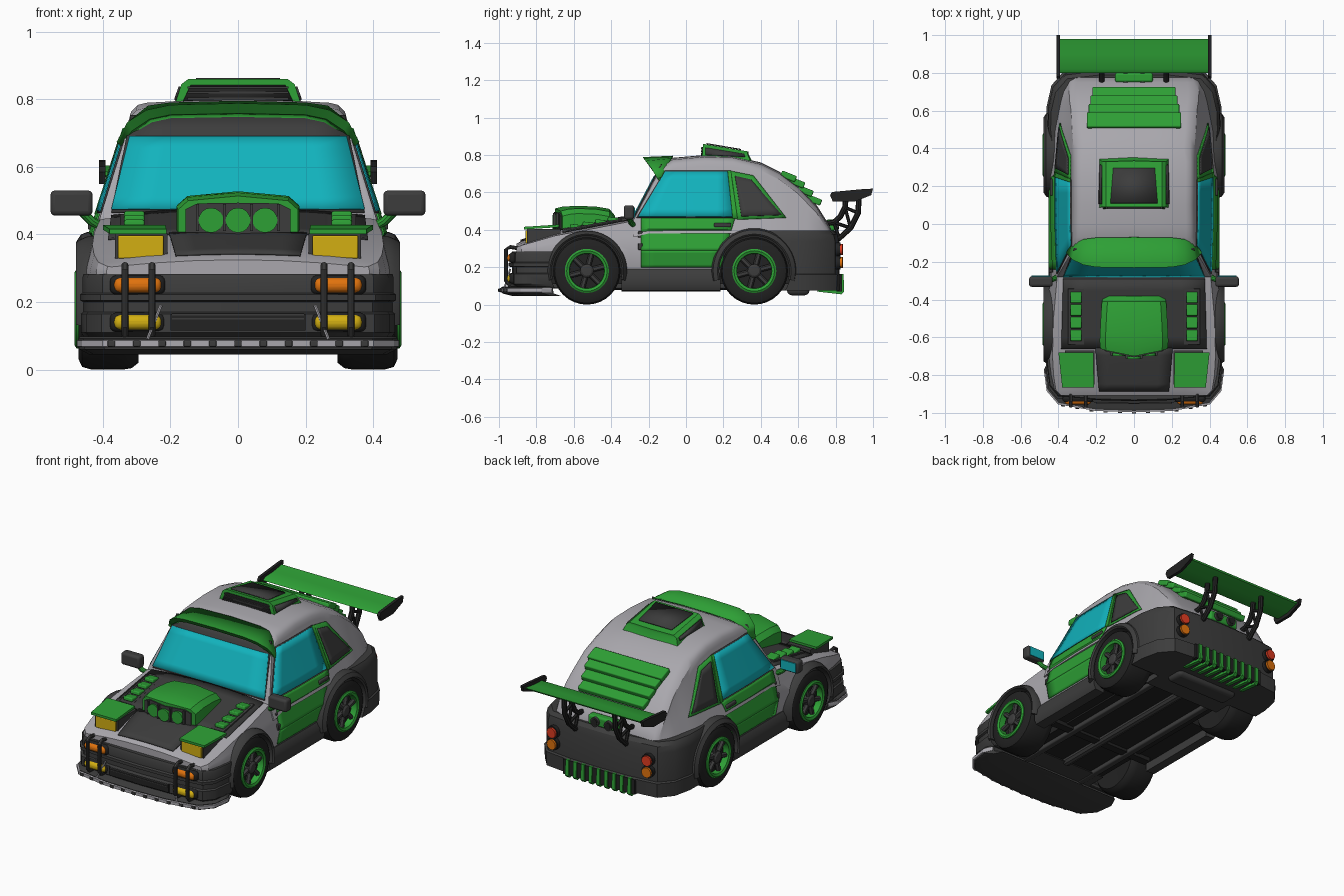
import bpy, bmesh, math
from mathutils import Vector, Matrix

if "Cube" in bpy.data.objects:
    bpy.data.objects.remove(bpy.data.objects["Cube"])

def material(name, r, g, b):
    m = bpy.data.materials.new(name)
    m.diffuse_color = (r, g, b, 1)
    m.use_nodes = True
    m.node_tree.nodes["Principled BSDF"].inputs["Base Color"].default_value = m.diffuse_color
    return m
GREY = material("light_grey", .40, .39, .42)
GREEN = material("green", .027, .35, .036)
TEAL = material("teal_glass", .006, .45, .51)
DARK = material("dark_grey", .046, .046, .046)
BLACK = material("black", .016, .016, .016)
YELLOW = material("yellow", .65, .43, .006)
ORANGE = material("orange", .75, .17, .004)
RED = material("red", .75, .045, .015)

# ---------- helpers ----------
def add(name, verts, faces, mat, mirror=False, solid=0, bevel=0):
    me = bpy.data.meshes.new(name)
    me.from_pydata([tuple(v) for v in verts], [], faces)
    bm = bmesh.new(); bm.from_mesh(me)
    bmesh.ops.recalc_face_normals(bm, faces=bm.faces)
    bm.to_mesh(me); bm.free()
    for m in (mat if isinstance(mat, list) else [mat]):
        me.materials.append(m)
    o = bpy.data.objects.new(name, me)
    bpy.context.collection.objects.link(o)
    if bevel:
        b = o.modifiers.new("bevel", 'BEVEL'); b.width = bevel; b.segments = 3
    if mirror:
        o.modifiers.new("mirror", 'MIRROR')
    if solid:
        s = o.modifiers.new("solid", 'SOLIDIFY'); s.thickness = solid; s.offset = 0
    return o

def loft(name, rings, mat, loop=False, **kw):
    n, k = len(rings[0]), len(rings)
    faces = [(i*n+j, i*n+(j+1) % n, (i+1) % k*n+(j+1) % n, (i+1) % k*n+j)
             for i in range(k if loop else k-1) for j in range(n)]
    if not loop:
        faces += [tuple(range(n)), tuple(range((k-1)*n, k*n))]
    return add(name, [p for r in rings for p in r], faces, mat, **kw)

def full(half):
    return half + [(-x, y, z) for x, y, z in reversed(half) if x > 1e-6]

def box(name, c, size, mat, tilt=0, **kw):
    R = Matrix.Rotation(tilt, 3, 'X')
    s = [(-1, -1), (1, -1), (1, 1), (-1, 1)]
    rings = [[Vector(c) + R @ Vector((a*size[0]/2, b*size[1]/2, h*size[2]/2)) for a, b in s] for h in (-1, 1)]
    return loft(name, rings, mat, **kw)

def tube(name, pts, r, mat, n=10, **kw):
    pts = [Vector(p) for p in pts]; rings = []
    for i, p in enumerate(pts):
        d = (pts[min(i+1, len(pts)-1)] - pts[max(i-1, 0)]).normalized()
        u = d.cross(Vector((1, 0, 0)) if abs(d.x) < .9 else Vector((0, 0, 1))).normalized(); v = d.cross(u)
        rings.append([p + r*(u*math.cos(t) + v*math.sin(t)) for t in (math.tau*j/n for j in range(n))])
    return loft(name, rings, mat, **kw)

def lathe(name, y, z, prof, mat, n=32):
    rings = [[(x, y+r*math.cos(t), z+r*math.sin(t)) for t in (math.tau*j/n for j in range(n))] for r, x in prof]
    return loft(name, rings, mat, mirror=True)

def patch(name, corners, fn, mat, mirror=False, n=6):
    a, b, c, d = [Vector(p) for p in corners]
    pts = [fn(*((a.lerp(b, i/n)).lerp(d.lerp(c, i/n), j/n))) for j in range(n+1) for i in range(n+1)]
    faces = [(j*(n+1)+i, j*(n+1)+i+1, (j+1)*(n+1)+i+1, (j+1)*(n+1)+i) for j in range(n) for i in range(n)]
    return add(name, pts, faces, mat, mirror=mirror, solid=.006)

def interp(t, y):
    for (a, p), (b, q) in zip(t, t[1:]):
        if y <= b:
            return p + (q-p)*max(0, (y-a)/(b-a))
    return t[-1][1]

# ---------- shape functions of the shell ----------
HOOD = [(-.907, .325), (-.88, .34), (-.7, .395), (-.3, .47), (.5, .47), (.7, .45), (.77, .40)]
WIDE = [(-.907, .39), (-.88, .42), (-.75, .45), (-.5, .455), (-.25, .445), (.25, .445), (.4, .435), (.6, .41), (.72, .365), (.77, .32)]
ROOF = [(-.28, .46), (-.13, .745), (-.07, .775), (.1, .79), (.25, .785), (.4, .75), (.5, .70), (.6, .625), (.7, .52), (.775, .40)]
BELT = [(-.28, .405), (0, .415), (.25, .415), (.5, .395), (.65, .365), (.72, .345), (.775, .30)]
hood_z = lambda x, y: interp(HOOD, y) - .15*x*x
body_x = lambda y, z: interp(WIDE, y) - .25*max(0, z-.29) - .2*max(0, .29-z)
cab_x = lambda y, z: interp(BELT, y) - .33*(z-.46)
on_hood = lambda off: lambda x, y: (x, y, hood_z(x, y)+off)
on_body = lambda off: lambda y, z: (max(body_x(y, z), cab_x(y, z) if z > .4 else 0)+off, y, z)
on_cab = lambda off: lambda y, z: (cab_x(y, z)+off, y, z)
on_screen = lambda off: lambda x, z: (x, -.28+.526*(z-.46)-off, z)

def body_ring(y):
    zs = hood_z(interp(WIDE, y)-.03, y)
    zz = [.12, .2, .29] + [.29+(zs-.29)*f for f in (.5, 1)]
    xs = body_x(y, zs)
    return full([(0, y, .12)] + [(body_x(y, z), y, z) for z in zz] + [(xs*f, y, hood_z(xs*f, y)) for f in (.97, .66, .33, 0)])

def cabin_ring(y):
    zt = interp(ROOF, y); r = .015 if y < -.14 else (.05 if y < .35 else .065)
    zb = min(.38, zt-.1)
    h = [(0, y, zb)] + [(cab_x(y, z), y, z) for z in (zb, (zb+zt-r)/2, zt-r)]
    X = cab_x(y, zt-r)
    h += [(X-r*(1-math.cos(a)), y, zt-r+r*math.sin(a)) for a in (math.pi/6, math.pi/3, math.pi/2)]
    return full(h + [(X*.4, y, zt+.008), (0, y, zt+.01)])

# ---------- shell ----------
body = loft("lower_body", [body_ring(y) for y in (-.907, -.88, -.8, -.7, -.5, -.3, -.25, 0, .25, .4, .5, .6, .7, .745, .77)], [BLACK, GREY])
for p in body.data.polygons:
    p.material_index = 0 if p.normal.z < -.5 else 1
loft("cabin", [cabin_ring(y) for y in (-.28, -.2, -.145, -.13, -.07, 0, .1, .25, .33, .4, .45, .5, .55, .6, .65, .7, .75, .775)], GREY)

def plan(name, outline, levels, mat):
    return loft(name, [full([(x*s, y*s, z) for x, y in outline]) for z, s in levels], mat)
front = plan("front_bumper", [(.455, -.6), (.465, -.75), (.45, -.865), (.405, -.92), (.2, -.94), (0, -.945)],
             [(.09, .97), (.11, 1), (.165, 1), (.17, .985), (.2, .985), (.205, 1.005), (.222, 1.005), (.227, .992), (.27, .992), (.283, .985)], DARK)
rear = plan("rear_bumper", [(.45, .42), (.462, .52), (.46, .62), (.435, .73), (.37, .805), (.2, .825), (0, .83)],
            [(.075, 1), (.16, 1.005), (.165, .99), (.34, .99), (.375, .98), (.395, .955)], DARK)
SPLIT = [(.45, -.715), (.475, -.77), (.46, -.88), (.40, -.95), (.2, -.985), (0, -.992)]
plan("splitter", SPLIT, [(.045, .93), (.06, .99), (.092, .997), (.098, .985)], DARK)
plan("splitter_rim", SPLIT, [(.066, 1), (.068, 1.005), (.086, 1.005), (.088, 1)], GREY)
for i in range(6):
    x = .075*i
    y = interp([(0, -.998), (.2, -.991), (.4, -.955)], x)
    box("splitter_bolt", (x, y, .077), (.022, .012, .018), DARK, mirror=i > 0, bevel=.003)

# cut the wheel wells
WHEELS = (-.53, .365)
for o in (body, front, rear):
    for y in WHEELS:
        for s in (-1, 1):
            cut = tube("wheel_cutter", [(s*.26, y, .18), (s*.6, y, .18)], .195, BLACK, n=40)
            cut.hide_render = True
            b = o.modifiers.new("well", 'BOOLEAN'); b.object = cut; b.operation = 'DIFFERENCE'; b.solver = 'EXACT'
    dg = bpy.context.evaluated_depsgraph_get()
    me = bpy.data.meshes.new_from_object(o.evaluated_get(dg))
    o.modifiers.clear(); o.data = me
    for c in [c for c in bpy.data.objects if c.name.startswith("wheel_cutter")]:
        bpy.data.objects.remove(c)

# wheels and arches
for y, ro in zip(WHEELS, (.215, .228)):
    lathe("tyre", y, .18, [(.10, .30), (.16, .295), (.176, .315), (.18, .34), (.18, .435), (.172, .462), (.15, .472), (.115, .472), (.105, .43)], BLACK)
    rim = [(.118, .44), (.118, .478), (.108, .484), (.094, .478), (.092, .44)]
    loft("rim", [[(x, y+r*math.cos(t), .18+r*math.sin(t)) for r, x in rim] for t in (math.tau*j/32 for j in range(32))], GREEN, loop=True, mirror=True)
    lathe("hub", y, .18, [(.036, .43), (.036, .468), (.026, .476), (.012, .477)], DARK, 16)
    for k in range(6):
        t = math.tau*k/6 + .26
        d = lambda r: (.455, y+r*math.cos(t), .18+r*math.sin(t))
        tube("spoke", [d(.02), d(.096)], .015, DARK, n=6, mirror=True)
    sec = [(.188, .39), (.188, .472), (.197, .48), (ro-.008, .465), (ro, .445), (ro, .39)]
    arc = [math.radians(-14 + 208*j/26) for j in range(27)]
    loft("wheel_arch", [[(x, y+r*math.cos(t), .18+r*math.sin(t)) for r, x in sec] for t in arc], DARK, mirror=True)

# underside
box("floor_pan", (0, -.08, .13), (.54, 1.5, .04), BLACK)
box("floor_rail", (.2, -.08, .1), (.04, 1.3, .03), DARK, mirror=True, bevel=.008)
box("floor_cross_beam", (0, -.3, .105), (.7, .05, .025), BLACK)
tube("exhaust_pipe", [(0, -.6, .105), (0, .5, .105)], .028, DARK)
box("silencer", (0, .6, .085), (.42, .12, .07), DARK, bevel=.025)

# sides: skirt, door, windows
loft("side_skirt", [[(x, y, z) for x, z in ((.38, .07), (.44, .075), (.452, .10), (.45, .16), (.432, .19), (.38, .19))] for y in (-.345, .185)], DARK, mirror=True)
patch("door", [(-.24, .2), (.2, .2), (.2, .29), (-.24, .29)], on_body(.005), GREEN, True)
patch("door_upper", [(-.24, .29), (.21, .29), (.262, .462), (-.24, .462)], on_body(.006), GREEN, True, n=12)
patch("window_frame", [(-.265, .464), (.265, .464), (.235, .715), (-.112, .715)], on_cab(.002), DARK, True)
patch("side_window", [(-.255, .47), (.248, .47), (.222, .71), (-.112, .71)], on_cab(.006), TEAL, True)
patch("quarter_frame", [(.272, .455), (.535, .465), (.36, .69), (.235, .715)], on_cab(.005), GREEN, True)
patch("quarter_window", [(.296, .472), (.512, .479), (.348, .668), (.262, .688)], on_cab(.011), DARK, True)
patch("rear_pillar_strip", [(.25, .46), (.275, .46), (.24, .715), (.222, .715)], on_cab(.008), GREEN, True)
box("door_handle", (.425, .195, .425), (.04, .09, .022), DARK, mirror=True, bevel=.006)
for z in (.31, .375):
    box("door_hinge", (.444-.25*(z-.29), -.245, z), (.022, .024, .035), DARK, mirror=True, bevel=.004)

# windscreen and visor
patch("screen_surround", [(-.375, .465), (.375, .465), (.318, .752), (-.318, .752)], on_screen(.004), DARK)
patch("windscreen", [(-.375, .475), (.375, .475), (.322, .69), (-.322, .69)], on_screen(.009), TEAL)
V = [[(0, -.07, .792), (.2, -.072, .787), (.265, -.08, .778), (.305, -.1, .745), (.343, -.13, .68)],
     [(0, -.228, .787), (.2, -.225, .782), (.27, -.212, .767), (.325, -.185, .732), (.357, -.15, .675)],
     [(0, -.205, .762), (.2, -.203, .758), (.262, -.195, .745), (.315, -.17, .71), (.35, -.143, .665)],
     [(0, -.135, .752), (.2, -.135, .748), (.255, -.135, .735), (.305, -.13, .70), (.335, -.12, .665)]]
add("roof_visor", sum(V, []), [(r*5+i, r*5+i+1, r*5+i+6, r*5+i+5) for r in range(3) for i in range(4)], GREEN, mirror=True, solid=.008)

# bonnet
patch("bonnet_rear", [(-.385, -.66), (.385, -.66), (.375, -.29), (-.375, -.29)], on_hood(.006), DARK)
patch("bonnet_nose", [(-.185, -.885), (.185, -.885), (.205, -.655), (-.205, -.655)], on_hood(.006), DARK)
S = [(-.7, .508), (-.66, .518), (-.58, .522), (-.48, .518), (-.41, .506), (-.38, .47)]
loft("bonnet_scoop", [full([(0, y, .40), (w, y+.04*(y < -.65), .40), (w, y+.04*(y < -.65), t-.035), (w-.03, y+.03*(y < -.65), t-.008), (0, y, t+.006)])
                      for (y, t), w in zip(S, (.178, .182, .18, .175, .17, .16))], GREEN)
loft("scoop_mouth", [full([(0, y, .40), (.155, y+.033, .40), (.155, y+.033, .475), (.12, y+.025, .492), (0, y, .494)]) for y in (-.706, -.69)], DARK)
for x in (-.08, 0, .08):
    tube("scoop_trumpet", [(x, -.715+abs(x)*.2, .442), (x, -.68, .442)], .037, GREEN, n=16)
for x in (.04, .12):
    box("scoop_bar", (x, -.712+x*.2, .45), (.01, .014, .08), DARK, mirror=True)
for i in range(4):
    y = -.59+.067*i
    box("bonnet_louvre", (.307, y, hood_z(.307, y)+.016), (.06, .06, .022), GREEN, tilt=-.12, mirror=True, bevel=.006)
box("louvre_base", (.307, -.49, hood_z(.307, -.49)+.006), (.085, .3, .014), DARK, tilt=.18, mirror=True)

# pop-up headlights, lamps, bars
box("headlight_housing", (.287, -.76, .35), (.155, .18, .11), DARK, mirror=True)
loft("headlight_lid", [[(x, y, z+.012*(y > -.7)) for x, y in ((.212, -.865), (.38, -.865), (.4, -.68), (.215, -.68))] for z in (.402, .416)], GREEN, mirror=True)
box("headlight_lens", (.288, -.852, .363), (.135, .012, .068), YELLOW, mirror=True, bevel=.004)
for z, m in ((.25, ORANGE), (.14, YELLOW)):
    box("lamp_surround", (.297, -.925, z), (.165, .04, .058), BLACK, mirror=True, bevel=.019)
    box("front_lamp", (.297, -.936, z), (.142, .04, .044), m, mirror=True, bevel=.018)
for x in (.255, .335):
    tube("bumper_bar", [(x, -.89, .30), (x, -.94, .308), (x, -.962, .295), (x, -.962, .125), (x, -.945, .105), (x, -.89, .1)], .0105, DARK, mirror=True)
tube("splitter_stay", [(.268, -.97, .09), (.228, -.94, .19)], .005, GREY, n=6, mirror=True)
box("front_grille", (0, -.942, .14), (.4, .016, .05), BLACK)
for z in (.15, .163):
    box("grille_bar", (0, -.949, z), (.39, .008, .005), DARK)

# mirrors
box("mirror_housing", (.493, -.305, .493), (.125, .055, .075), DARK, mirror=True, bevel=.014)
box("mirror_glass", (.493, -.276, .493), (.1, .006, .055), TEAL, mirror=True)
tube("mirror_stalk", [(.405, -.28, .425), (.435, -.295, .44), (.47, -.305, .475)], .014, GREEN, mirror=True)

# roof scoop
rs = lambda w, z0: full([(w, .09, z0), (w, .33, z0-.17*.24), (0, .335, z0-.17*.24)])
loft("roof_scoop", [full([(.19, .085, .775), (.185, .345, .765), (0, .355, .765)]), rs(.168, .845), rs(.148, .86)], GREEN)
add("roof_scoop_panel", [(s*x, y, .864-.17*(y-.09)) for x, y in ((.125, .11), (.11, .295)) for s in (-1, 1)], [(0, 1, 3, 2)], DARK, solid=.006)
add("roof_scoop_side", [(.186, .105, .80), (.18, .315, .79), (.172, .31, .806), (.173, .105, .838)], [(0, 1, 2, 3)], DARK, mirror=True, solid=.006)
add("roof_scoop_mouth", [(-.165, .084, .79), (.165, .084, .79), (.14, .088, .843), (-.14, .088, .843)], [(0, 1, 2, 3)], BLACK, solid=.008)
for z in (.802, .82, .836):
    box("roof_scoop_slat", (0, .087, z), (.3, .016, .006), DARK)

# rear window louvres, tail, wing
for i in range(4):
    y = .548+.045*i
    box("rear_louvre", (0, y, interp(ROOF, y)+.022), (.5-.02*i, .085, .034), GREEN, tilt=-.38, bevel=.007)
box("exhaust_plate", (0, .775, .425), (.2, .05, .06), GREEN, bevel=.012)
for x in (-.045, .045):
    tube("tail_pipe", [(x, .75, .425), (x, .815, .425)], .027, DARK, n=16)
    tube("tail_pipe_bore", [(x, .80, .425), (x, .818, .425)], .02, BLACK, n=16)
for z, m in ((.295, RED), (.225, ORANGE)):
    tube("tail_lamp_ring", [(.315, .78, z), (.318, .826, z)], .037, BLACK, n=20, mirror=True)
    tube("tail_lamp", [(.315, .78, z), (.319, .838, z)], .03, m, n=20, mirror=True)
box("diffuser_recess", (0, .82, .115), (.48, .03, .09), BLACK)
for i in range(-4, 5):
    loft("diffuser_fin", [[(i*.052+d, y, z) for y, z in ((.70, .07), (.83, .055), (.846, .07), (.842, .165), (.74, .15))] for d in (-.011, .011)], GREEN)
loft("wing_blade", [[(x, y, z) for y, z in ((.80, .575), (.82, .568), (.90, .572), (.975, .595), (.98, .604), (.90, .592), (.82, .588))] for x in (-.395, .395)], GREEN)
loft("wing_end_plate", [[(x, y, z) for y, z in ((.77, .585), (.785, .55), (.9, .55), (.99, .585), (1.0, .62), (.95, .618), (.78, .602))] for x in (.393, .411)], BLACK, mirror=True)
A = [(.74, .35), (.82, .355), (.88, .41), (.92, .49), (.925, .58)]
B = [(.73, .43), (.79, .44), (.825, .47), (.85, .52), (.855, .57)]
for path in (A, B):
    tube("wing_strut", [(.17, y, z) for y, z in path], .015, BLACK, n=8, mirror=True)
for p, q in ((A[1], B[1]), (A[2], B[1]), (A[2], B[3]), (A[3], B[3])):
    tube("strut_brace", [(.17, *p), (.17, *q)], .009, BLACK, n=6, mirror=True)

# smooth shading with sharp edges kept
for o in bpy.data.objects:
    o.select_set(True)
    bpy.context.view_layer.objects.active = o
bpy.ops.object.shade_smooth_by_angle(angle=math.radians(32))
